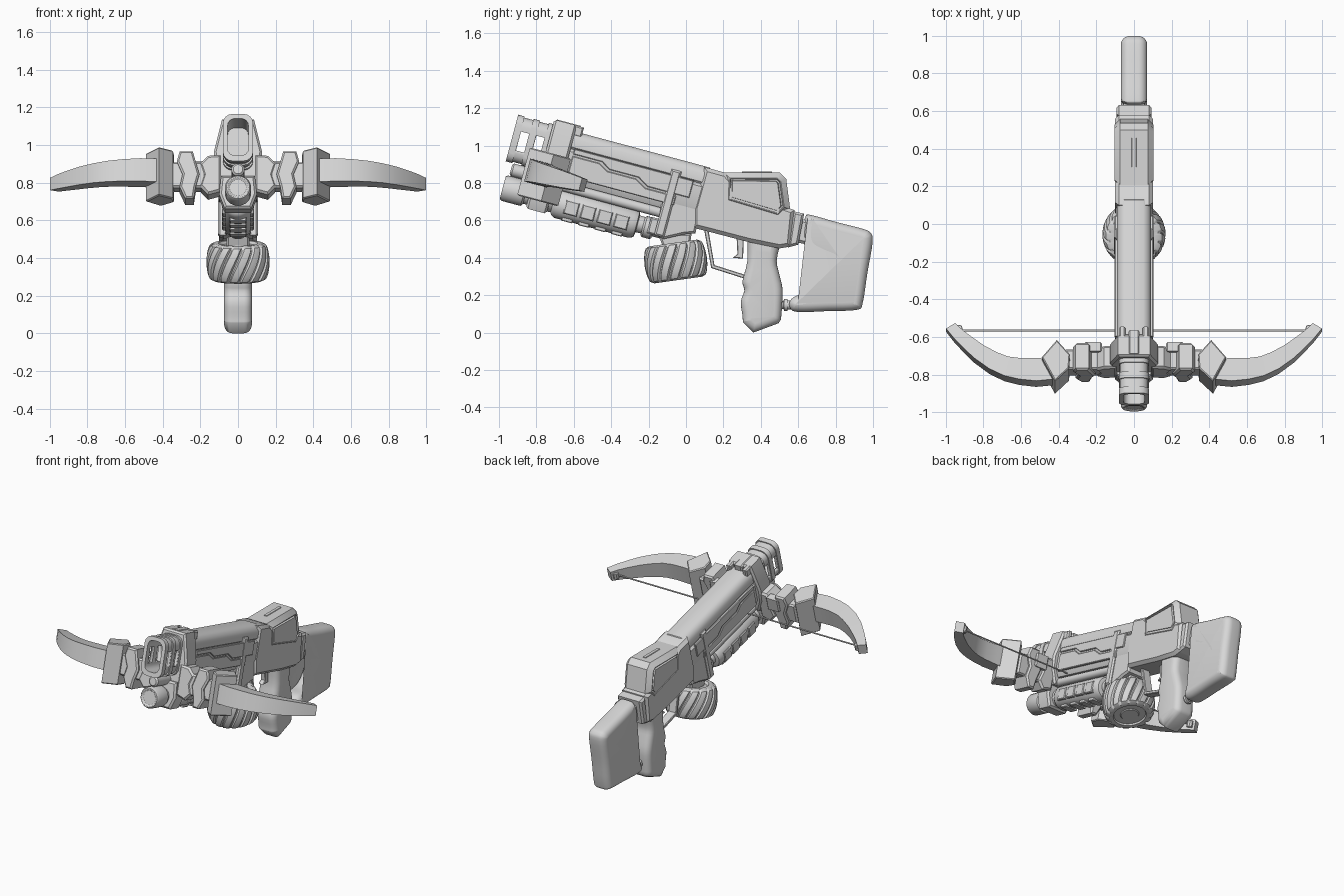
import bpy, bmesh, math
from mathutils import Matrix, Vector

if "Cube" in bpy.data.objects:
    bpy.data.objects.remove(bpy.data.objects["Cube"])

TILT = Matrix.Rotation(math.radians(-15), 4, 'X')   # barrel axis leans up at the front
FLAT = Matrix.Identity(4)

grey = bpy.data.materials.new("light_grey")
grey.diffuse_color = (0.68, 0.68, 0.68, 1)
grey.use_nodes = True
grey.node_tree.nodes["Principled BSDF"].inputs["Base Color"].default_value = grey.diffuse_color


def finish(name, bm, mat=FLAT, mirror=False, angle=35):
    bmesh.ops.recalc_face_normals(bm, faces=bm.faces[:])
    me = bpy.data.meshes.new(name)
    bm.to_mesh(me)
    bm.free()
    me.materials.append(grey)
    ob = bpy.data.objects.new(name, me)
    bpy.context.collection.objects.link(ob)
    ob.matrix_world = mat
    if mirror:
        ob.modifiers.new("mirror", 'MIRROR').use_mirror_merge = False
    bpy.ops.object.select_all(action='DESELECT')
    ob.select_set(True)
    bpy.context.view_layer.objects.active = ob
    bpy.ops.object.shade_smooth_by_angle(angle=math.radians(angle))
    return ob


def loft(rings, closed=False):
    """Skin rings of points; returns the bmesh and its cap faces."""
    bm = bmesh.new()
    vs = [[bm.verts.new(p) for p in r] for r in rings]
    n = len(vs[0])
    for a, b in zip(vs, vs[1:] + (vs[:1] if closed else [])):
        for i in range(n):
            j = (i + 1) % n
            bm.faces.new((a[i], a[j], b[j], b[i]))
    caps = [] if closed else [bm.faces.new(vs[0]), bm.faces.new(vs[-1])]
    return bm, caps


def inset_poly(pts, d):
    """Move a closed outline inward by d with mitred corners."""
    n = len(pts)
    P = [Vector(p) for p in pts]
    area = sum(P[i].x * P[(i + 1) % n].y - P[(i + 1) % n].x * P[i].y for i in range(n))
    s = 1 if area > 0 else -1
    out = []
    for i in range(n):
        e1, e2 = (P[i] - P[i - 1]).normalized(), (P[(i + 1) % n] - P[i]).normalized()
        n1, n2 = Vector((-e1.y, e1.x)) * s, Vector((-e2.y, e2.x)) * s
        out.append(P[i] + (n1 + n2) * d / max(1 + n1.dot(n2), 0.5))
    return out


def smooth(pts, k=4, closed=True):
    """Catmull-Rom outline through the points."""
    P, out = [Vector(p) for p in pts], []
    n = len(P)
    for i in range(n if closed else n - 1):
        if closed:
            a, b, c, d = P[i - 1], P[i], P[(i + 1) % n], P[(i + 2) % n]
        else:
            a, b, c, d = P[max(i - 1, 0)], P[i], P[i + 1], P[min(i + 2, n - 1)]
        for j in range(k):
            t = j / k
            out.append(0.5 * (2 * b + (c - a) * t + (2 * a - 5 * b + 4 * c - d) * t * t
                              + (3 * b - a - 3 * c + d) * t ** 3))
    return out if closed else out + [P[-1]]


def slab(name, pts, lo, hi, axis='X', bevel=0.01, segs=1, mat=FLAT, mirror=False, groove=0, angle=35):
    """Outline extruded along an axis with bevelled rims and an optional panel groove."""
    put = {'X': lambda p, h: (h, p[0], p[1]), 'Y': lambda p, h: (p[0], h, p[1]),
           'Z': lambda p, h: (p[0], p[1], h)}[axis]
    steps = [k / segs * math.pi / 2 for k in range(segs + 1)]
    offs = [(bevel * (1 - math.sin(a)), bevel * (1 - math.cos(a))) for a in steps]
    rings = [[put(p, lo + h) for p in inset_poly(pts, d)] for d, h in offs]
    rings += [[put(p, hi - h) for p in inset_poly(pts, d)] for d, h in reversed(offs)]
    bm, caps = loft(rings)
    if groove:
        bmesh.ops.recalc_face_normals(bm, faces=bm.faces[:])
        for th, dep in ((groove, 0), (.004, -.012), (.008, 0), (.004, .012)):
            bmesh.ops.inset_individual(bm, faces=caps, thickness=th, depth=dep)
    return finish(name, bm, mat, mirror, angle)


def rect(a0, a1, b0, b1):
    return [(a0, b0), (a1, b0), (a1, b1), (a0, b1)]


def box(name, x, u, v, bevel=0.008, mat=TILT, mirror=False):
    return slab(name, rect(*u, *v), x[0], x[1], 'X', bevel, 1, mat, mirror)


def round_rect(w, v0, v1, r, k=5):
    out = []
    for cx, cv, a0 in ((w - r, v1 - r, 0), (r - w, v1 - r, 90), (r - w, v0 + r, 180), (w - r, v0 + r, 270)):
        for i in range(k):
            a = math.radians(a0 + 90 * i / (k - 1))
            out.append((cx + r * math.cos(a), cv + r * math.sin(a)))
    return out


def lathe(name, prof, x=0, v=0, n=28, mat=TILT, mirror=False):
    """Turned part along the barrel: profile of (position, radius)."""
    ring = [(math.cos(2 * math.pi * i / n), math.sin(2 * math.pi * i / n)) for i in range(n)]
    bm, _ = loft([[(x + r * c, u, v + r * s) for c, s in ring] for u, r in prof])
    return finish(name, bm, mat, mirror)


# Muzzle: hollow rounded shroud with raised bands and side windows
def shroud(name, u0, u1, w, v0, v1):
    out, hole = round_rect(w, v0, v1, .05), round_rect(.055, .665, .868, .038)
    rings = [[(p[0], u, p[1]) for p in o] for o, u in ((out, u0), (out, u1), (hole, u1), (hole, u0))]
    return finish(name, loft(rings, True)[0], TILT)

muzzle = shroud("muzzle", -1.155, -.96, .075, .642, .886)
for u in ((-1.13, -1.085), (-1.045, -1.0)):
    cut = box("window_cutter", (-.2, .2), u, (.705, .81), 0)
    cut.hide_render = True
    m = muzzle.modifiers.new("window", 'BOOLEAN')
    m.object, m.operation, m.solver = cut, 'DIFFERENCE', 'EXACT'
    bpy.context.view_layer.objects.active = muzzle
    bpy.ops.object.modifier_apply(modifier=m.name)
    bpy.data.objects.remove(cut)
for u0, u1 in ((-1.168, -1.132), (-1.083, -1.047), (-.998, -.96)):
    shroud("muzzle_band", u0, u1, .08, .635, .893)

# Front frame around the barrel and lower tube
slab("front_frame", [(-.085, .918), (.085, .918), (.128, .74), (.122, .65), (.085, .56), (-.085, .56),
     (-.122, .65), (-.128, .74)], -.975, -.85, 'Y', .012, mat=TILT)
slab("lower_bracket", [(-.09, .60), (.09, .60), (.1, .5), (.07, .42), (-.07, .42), (-.1, .5)],
     -1.0, -.885, 'Y', .012, mat=TILT)
box("sight_post", (.045, .08), (-.865, -.81), (.86, .918), mirror=True)
box("sight_rail", (-.03, .03), (-.96, -.83), (.88, .922))
lathe("guide_rod", [(-1.13, .025), (-1.12, .035), (-1.0, .035), (-.9, .03)], v=.60)
lathe("lower_tube", [(-1.14, .045), (-1.147, .055), (-1.147, .062), (-1.135, .07), (-1.03, .07), (-1.02, .055),
      (-.99, .055), (-.985, .062), (-.87, .062), (-.85, .05), (-.3, .045), (-.2, .045)], v=.495)

# Barrel body with top tube, side armour and rods
slab("barrel_body", [(-.05, .885), (.05, .885), (.075, .872), (.09, .845), (.09, .80), (.08, .79), (.095, .775),
     (.095, .66), (.07, .61), (-.07, .61), (-.095, .66), (-.095, .775), (-.08, .79), (-.09, .80), (-.09, .845),
     (-.075, .872)], -.9, -.1, 'Y', .005, mat=TILT)
slab("side_armour", [(-.83, .795), (-.17, .795), (-.17, .70), (-.40, .70), (-.46, .735), (-.62, .735),
     (-.67, .765), (-.83, .765)], .085, .103, 'X', .004, mat=TILT, mirror=True)
slab("lower_armour", [(-.83, .755), (-.68, .755), (-.63, .725), (-.47, .725), (-.41, .69), (-.24, .69),
     (-.24, .64), (-.83, .64)], .07, .101, 'X', .004, mat=TILT, mirror=True)
lathe("under_rod", [(-.86, .026), (-.2, .026)], x=.045, v=.585, n=16, mirror=True)

# Pump grip with side pads and bottom ribs
lathe("pump_grip", [(-.87, .05), (-.86, .068), (-.84, .08), (-.43, .08), (-.405, .07), (-.40, .05)], v=.49)
for i in range(4):
    u = -.80 + i * .092
    box("pump_pad", (-.084, .084), (u, u + .074), (.445, .52), .005)
    box("pump_rib", (-.045, .045), (u, u + .06), (.406, .45), .004)
lathe("pump_collar", [(-.37, .05), (-.36, .058), (-.32, .058), (-.31, .05)], v=.49)

# Clamp and magazine housing
box("clamp", (-.105, .105), (-.30, -.245), (.46, .825), .01)
box("clamp_tab", (-.07, .07), (-.34, -.28), (.46, .55))
slab("magazine_housing", [(-.13, .70), (.09, .70), (.05, .53), (-.01, .525), (-.12, .50), (-.16, .52)],
     -.09, .09, bevel=.012)

# Drum magazine with slanted treads
N, ROWS, rings = 128, 12, []
prof = [(.098, .06), (.085, .06), (.085, .095), (.1, .105), (.1, .13)]
prof += [(.09 - .18 * j / ROWS, .15 + .018 * math.sin(math.pi * j / ROWS) ** .7) for j in range(ROWS + 1)]
prof += [(-.1, .13), (-.1, .105), (-.09, .1), (-.09, .06), (-.095, .055)]
for h, r in prof:
    ring = []
    for k in range(N):
        a = 2 * math.pi * k / N + (h + .1) * 2.8
        rr = r - (.011 if k % 8 < 2 and r > .14 else 0)
        ring.append((rr * math.cos(a), rr * math.sin(a), h))
    rings.append(ring)
finish("drum_magazine", loft(rings)[0],
       Matrix.Translation((0, -.055, .38)) @ Matrix.Rotation(math.radians(8), 4, 'X'))
slab("drum_neck", [(-.15, .53), (.03, .53), (.02, .46), (-.12, .45)], -.06, .06, bevel=.01)

# Receiver
slab("receiver", [(.10, .885), (.215, .853), (.26, .80), (.45, .70), (.58, .655), (.56, .46), (.50, .45), (.33, .485),
     (.12, .54), (.04, .56), (.04, .67)], -.1, .1, bevel=.02)
slab("receiver_top_box", [(.205, .856), (.50, .856), (.536, .82), (.557, .66), (.50, .60), (.20, .69)],
     -.104, .104, bevel=.03, groove=.004)
box("top_slot_plate", (-.012, .012), (.30, .46), (.853, .860), .002, FLAT)
slab("rear_plate", [(.575, .648), (.632, .636), (.60, .47), (.545, .455)], -.092, .092, bevel=.012)
slab("stock_neck", [(.59, .61), (.67, .60), (.65, .47), (.58, .485)], -.055, .055, bevel=.015)

# Trigger and guard
slab("trigger_guard", [(.095, .56), (.135, .345), (.33, .283), (.335, .303), (.152, .361), (.118, .56)],
     -.03, .03, bevel=.004)
slab("trigger", [(.27, .52), (.31, .52), (.305, .395), (.25, .40), (.275, .42)], -.018, .018, bevel=.004)

# Pistol grip and skeleton stock
front_edge = smooth([(.328, .53), (.328, .384), (.302, .275), (.312, .225), (.293, .165), (.302, .09), (.304, .055)],
                    3, False)
back_edge = smooth([(.508, .07), (.514, .15), (.516, .235), (.497, .32), (.485, .384), (.505, .48)], 3, False)
slab("pistol_grip", front_edge + [(.36, .0), (.495, .05)] + back_edge, -.074, .074, bevel=.042, segs=5, angle=50)
slab("stock", smooth([(.64, .622), (.67, .628), (.80, .592), (.94, .556), (.985, .535), (.998, .485), (.97, .32),
     (.945, .16), (.915, .122), (.76, .115), (.60, .11), (.558, .13), (.556, .17), (.60, .2), (.69, .208),
     (.75, .235), (.79, .285), (.803, .335), (.78, .375), (.72, .402), (.66, .435), (.63, .475), (.622, .54)], 4),
     -.07, .07, bevel=.046, segs=6, angle=70)
lathe("stock_connector", [(.48, .022), (.522, .022), (.524, .032), (.542, .032), (.544, .024), (.58, .024)],
      v=.148, n=16, mat=FLAT)

# Crossbow limb mounts, mirrored
slab("limb_root", [(.09, .72), (.16, .715), (.205, .67), (.185, .61), (.205, .55), (.16, .50), (.09, .52)],
     -.985, -.86, 'Y', .012, mat=TILT, mirror=True)
slab("limb_link", [(.17, .68), (.37, .68), (.37, .54), (.17, .54)], -.98, -.87, 'Y', .01, mat=TILT, mirror=True)
slab("limb_chevron", [(.24, .735), (.31, .735), (.325, .68), (.295, .61), (.31, .54), (.28, .475), (.235, .475),
     (.225, .54), (.205, .61), (.225, .68)], -1.0, -.85, 'Y', .01, mat=TILT, mirror=True)
box("limb_top_lug", (.17, .265), (-.89, -.84), (.62, .71), mirror=True)
slab("limb_block", [(.34, -.915), (.41, -.835), (.49, -.93), (.42, -1.062), (.345, -.99)], .475, .74, 'Z', .006,
     mat=TILT, mirror=True)

# Curved limbs: outer and inner edge points, height shrinking to the tip
outer = [(.42, -1.035), (.52, -1.045), (.61, -1.035), (.69, -1.015), (.77, -.975), (.85, -.915), (.91, -.855),
         (.96, -.80), (.998, -.75)]
inner = [(.42, -.915), (.52, -.92), (.60, -.92), (.67, -.91), (.73, -.885), (.80, -.845), (.86, -.80),
         (.91, -.76), (.95, -.72)]
rings = []
for i, (o, n) in enumerate(zip(outer, inner)):
    h = .064 - .03 * (i / 8) ** 1.5
    rings.append([(*o, .62 - h), (*o, .62 + h), (*n, .62 + h), (*n, .62 - h)])
finish("limb", loft(rings)[0], TILT, True)

# Bowstring and its tip pins
ring = [(math.cos(k * math.pi / 4) * .005, math.sin(k * math.pi / 4) * .005) for k in range(8)]
slab("bowstring", [(a - .752, b + .62) for a, b in ring], -.95, .95, bevel=0, mat=TILT)
slab("string_pin", [(.93 + 4 * a, -.745 + 4 * b) for a, b in ring], .598, .642, 'Z', .003, mat=TILT, mirror=True)
